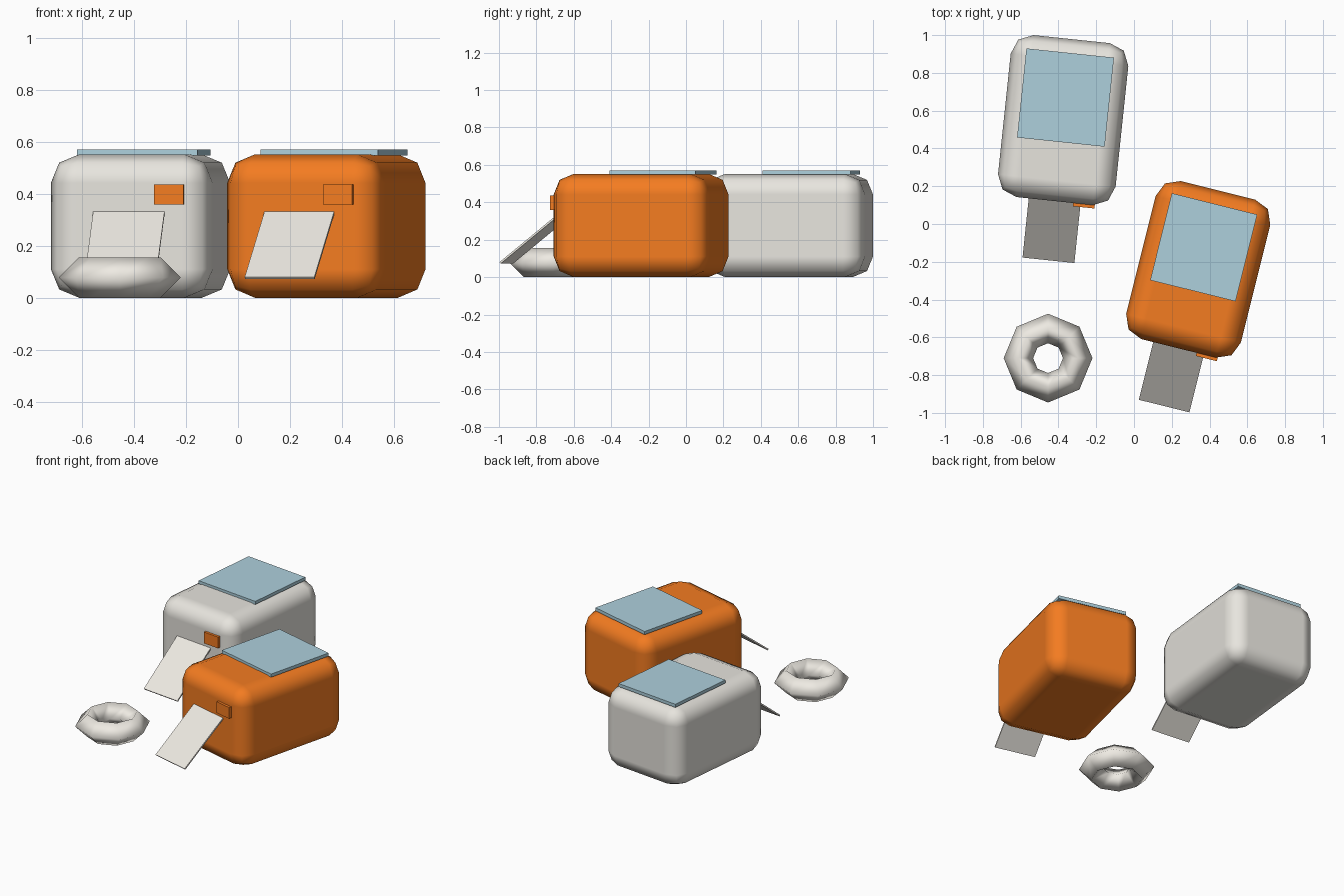
import bpy
from math import radians, atan2, hypot
from mathutils import Matrix, Vector

if "Cube" in bpy.data.objects:
    bpy.data.objects.remove(bpy.data.objects["Cube"])


def material(name, rgb):
    m = bpy.data.materials.new(name)
    m.diffuse_color = (*rgb, 1)
    m.use_nodes = True
    m.node_tree.nodes["Principled BSDF"].inputs["Base Color"].default_value = m.diffuse_color
    return m


ORANGE = material("orange", (0.9, 0.2, 0.015))
WHITE = material("warm_white", (0.8, 0.78, 0.73))
PAPER = material("paper", (0.86, 0.83, 0.77))
GLASS = material("pale_blue", (0.42, 0.63, 0.72))


def box(name, frame, centre, size, mat, tilt=0.0, bevel=0.0):
    """Box placed in a local frame, optionally tilted about local x and rounded."""
    bpy.ops.mesh.primitive_cube_add(size=1)
    ob = bpy.context.object
    ob.name = name
    ob.data.transform(Matrix.Diagonal((*size, 1)))
    ob.matrix_world = frame @ Matrix.Translation(centre) @ Matrix.Rotation(tilt, 4, 'X')
    ob.data.materials.append(mat)
    if bevel:
        bpy.ops.object.shade_smooth()
        mod = ob.modifiers.new("rounding", 'BEVEL')
        mod.width = bevel
        mod.segments = 2
        mod.harden_normals = True
    return ob


def machine(prefix, x, y, angle, mat):
    frame = Matrix.Translation((x, y, 0)) @ Matrix.Rotation(radians(angle), 4, 'Z')
    # rounded housing
    box(prefix + "_body", frame, (0, 0, 0.276), (0.626, 0.862, 0.552), mat, bevel=0.11)
    # window on the lid
    box(prefix + "_window", frame, (0, 0.12, 0.559), (0.466, 0.474, 0.022), GLASS)
    # button on the front
    box(prefix + "_button", frame, (0.156, -0.431, 0.397), (0.115, 0.034, 0.077), ORANGE)
    # sloping paper tray, from its low outer edge up to the front face
    low, high = Vector((0, -0.743, 0.076)), Vector((0, -0.427, 0.329))
    d = high - low
    box(prefix + "_paper", frame, (low + high) / 2, (0.276, hypot(d.y, d.z), 0.01),
        PAPER, tilt=atan2(d.z, d.y))


machine("white", -0.375, 0.55, -6, WHITE)
machine("orange", 0.34, -0.24, -14, ORANGE)

# loose paper roll lying in front
bpy.ops.mesh.primitive_torus_add(major_segments=8, minor_segments=4,
                                 major_radius=0.157, minor_radius=0.078,
                                 location=(-0.455, -0.71, 0.078))
roll = bpy.context.object
roll.name = "paper_roll"
roll.data.materials.append(PAPER)
bpy.ops.object.shade_smooth()
